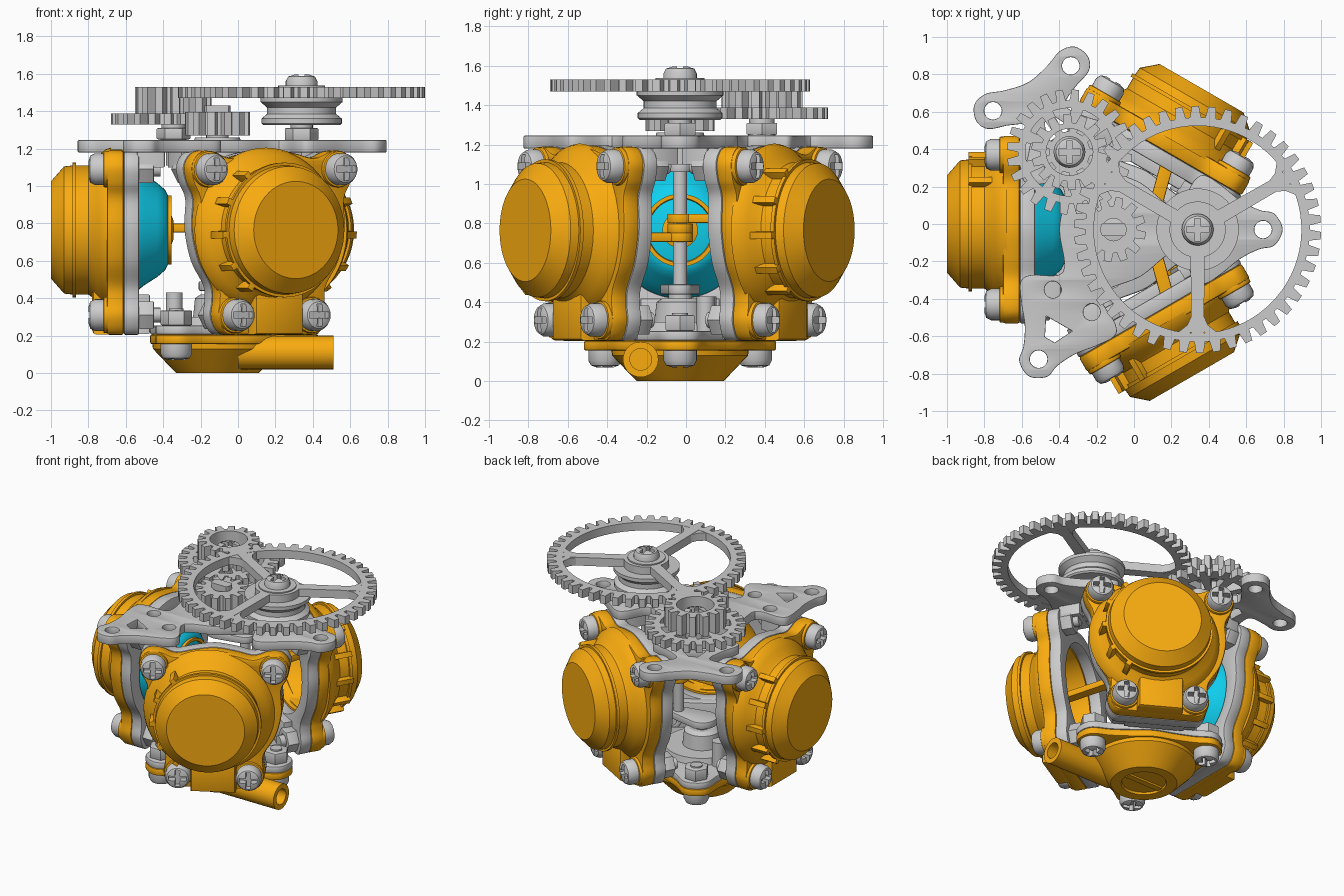
import bpy, bmesh
from math import sin, cos, pi, radians, atan2, hypot
from mathutils import Matrix, Vector

if "Cube" in bpy.data.objects:
    bpy.data.objects.remove(bpy.data.objects["Cube"])

CX, CY = -0.11, -0.03
CENTRE = Matrix.Translation((CX, CY, 0))
MATS = {}
for nm, c in (("orange", (0.95, 0.41, 0.005, 1)), ("cyan", (0.005, 0.64, 0.88, 1))):
    MATS[nm] = bpy.data.materials.new(nm)
    MATS[nm].diffuse_color = c


def add(name, me, mat=None, M=Matrix(), smooth=True):
    if smooth:
        me.shade_smooth()
        me.set_sharp_from_angle(angle=radians(32))
    if mat and not me.materials:
        me.materials.append(MATS[mat])
    ob = bpy.data.objects.new(name, me)
    ob.matrix_world = M
    bpy.context.collection.objects.link(ob)
    return ob


# flat outline with holes, extruded from z0 to z1, with optional edge bevel
def prism(name, loops, z0, z1, mat=None, M=Matrix(), bevel=0.0):
    cu = bpy.data.curves.new(name, 'CURVE')
    cu.dimensions, cu.fill_mode = '2D', 'BOTH'
    cu.bevel_depth, cu.bevel_resolution, cu.offset = bevel, 1, -bevel
    cu.extrude = (z1 - z0) / 2 - bevel
    for lp in loops:
        s = cu.splines.new('POLY')
        s.points.add(len(lp) - 1)
        for p, q in zip(s.points, lp):
            p.co = (q[0], q[1], 0, 1)
        s.use_cyclic_u = True
    tmp = bpy.data.objects.new(name, cu)
    me = bpy.data.meshes.new_from_object(tmp)
    bpy.data.objects.remove(tmp)
    bm = bmesh.new()
    bm.from_mesh(me)
    bmesh.ops.remove_doubles(bm, verts=bm.verts, dist=0.0005)
    bmesh.ops.recalc_face_normals(bm, faces=bm.faces)
    bmesh.ops.translate(bm, verts=bm.verts, vec=(0, 0, (z0 + z1) / 2))
    bm.to_mesh(me)
    bm.free()
    return add(name, me, mat, M)


# profile of (z, r) turned about z
def lathe(name, prof, mat=None, M=Matrix(), n=48):
    bm = bmesh.new()
    vs = [bm.verts.new((r, 0, z)) for z, r in prof]
    es = [bm.edges.new(p) for p in zip(vs, vs[1:])]
    bmesh.ops.spin(bm, geom=vs + es, cent=(0, 0, 0), axis=(0, 0, 1), angle=2 * pi, steps=n)
    bmesh.ops.remove_doubles(bm, verts=bm.verts, dist=0.0005)
    bmesh.ops.recalc_face_normals(bm, faces=bm.faces)
    me = bpy.data.meshes.new(name)
    bm.to_mesh(me)
    bm.free()
    return add(name, me, mat, M)


def rect(x0, x1, y0, y1):
    return [(x0, y0), (x1, y0), (x1, y1), (x0, y1)]


def circle(r, x=0, y=0, n=32):
    return [(x + r * cos(2 * pi * i / n), y + r * sin(2 * pi * i / n)) for i in range(n)]


def sector(r0, r1, a0, a1, n=14, inset=0):
    outer = [radians(a0 + (a1 - a0) * i / n) for i in range(n + 1)]
    inner = [radians(a0 + inset + (a1 - a0 - 2 * inset) * i / n) for i in range(n + 1)]
    return [(r1 * cos(a), r1 * sin(a)) for a in outer] + [(r0 * cos(a), r0 * sin(a)) for a in reversed(inner)]


def gear(root, tip, n):
    pts = []
    for i in range(n):
        for f, r in ((0, root), (0.28, root), (0.42, tip), (0.86, tip)):
            a = 2 * pi * (i + f) / n
            pts.append((r * cos(a), r * sin(a)))
    return pts


def rot(p, a):
    return (p[0] * cos(a) - p[1] * sin(a), p[0] * sin(a) + p[1] * cos(a))


def smooth_loop(pts, k=5):
    out, n = [], len(pts)
    for i in range(n):
        a, b, c, d = (Vector(pts[(i + j) % n]) for j in (-1, 0, 1, 2))
        for s in range(k):
            t = s / k
            v = 0.5 * (2 * b + (c - a) * t + (2 * a - 5 * b + 4 * c - d) * t * t + (3 * b - a - 3 * c + d) * t ** 3)
            out.append((v.x, v.y))
    return out


def mirror_half(half):
    return half + [(-x, y) for x, y in reversed(half) if abs(x) > 1e-6]


# cross-head screw template and its copies
def make_screw():
    cr, w = 0.06, 0.016
    cross = [p for k in range(4) for p in (rot((cr, -w), k * pi / 2), rot((cr, w), k * pi / 2), rot((w, w), k * pi / 2))]
    head = lathe("screw_template", [(0, 0), (0, .085), (.05, .085), (.075, .072), (.085, .045), (.085, 0)], n=28)
    cut = prism("cross_cutter", [cross], 0.035, 0.2)
    m = head.modifiers.new("slot", 'BOOLEAN')
    m.operation, m.object, m.solver = 'DIFFERENCE', cut, 'EXACT'
    bpy.context.view_layer.update()
    me = bpy.data.meshes.new_from_object(head.evaluated_get(bpy.context.evaluated_depsgraph_get()))
    for o in (head, cut):
        bpy.data.objects.remove(o)
    return me


SCREW = make_screw()
HEX = circle(0.085, n=6)


def screw(name, M, length, nut=None):
    add(name + "_head", SCREW, None, M)
    lathe(name + "_shank", [(0.01, .04), (-length, .04), (-length, 0)], None, M, 16)
    if nut is not None:
        prism(name + "_nut", [HEX, circle(.042, n=16)], -nut - .08, -nut, None, M, .006)


# the three pump chambers (local x sideways, y up, z outward)
half = [(0, 1.195), (.14, 1.175), (.26, 1.15), (.36, 1.185), (.45, 1.18), (.5, 1.11), (.485, 1.02), (.445, .93),
        (.45, .77), (.41, .6), (.335, .47), (.325, .39), (.335, .30), (.29, .215), (.2, .205), (0, .205)]
FLANGE = smooth_loop(mirror_half(half))
BASIS = Matrix(((0, 0, 1, 0), (1, 0, 0, 0), (0, 1, 0, 0), (0, 0, 0, 1)))
CAP = [(.57, .33), (.57, .44), (.60, .43), (.64, .395), (.67, .36), (.69, .345), (.755, .345), (.755, .36),
       (.775, .36), (.775, .345), (.82, .34), (.89, .26), (.89, 0)]
INNER = [(.57, .34), (.5, .35), (.5, .335), (.6, .315), (.7, .24), (.75, .12), (.75, 0)]
DUCT = mirror_half([(.15, .52), (.15, .66), (.135, .685), (0, .685)])
for side, deg in (("left", 180), ("back", 60), ("front", -60)):
    M = CENTRE @ Matrix.Rotation(radians(deg), 4, 'Z') @ BASIS
    axis = M @ Matrix.Translation((0, .765, 0))
    cap_axis = M @ Matrix.Translation((-.03, .765, 0))
    prism(side + "_cover_flange", [FLANGE, circle(.335, 0, .765, 48)], .50, .59, "orange", M, .012)
    prism(side + "_frame_flange", [FLANGE, circle(.345, 0, .765, 48)], .42, .50, None, M, .008)
    lathe(side + "_cap", CAP, "orange", cap_axis, 64)
    lathe(side + "_chamber", INNER, "orange", axis)
    for a in (128, 156, 184, 212, 236):          # grip lugs on one side only
        prism(side + "_cap_lug", [rect(.33, .385, -.018, .018)], .64, .775, "orange",
              cap_axis @ Matrix.Rotation(radians(a), 4, 'Z'), .004)
    prism(side + "_duct", [rect(-.15, .15, .205, .45)], .52, .67, "orange", M, .025)
    for x, y in ((-.4, 1.09), (.4, 1.09), (-.235, .31), (.235, .31)):
        prism(side + "_boss", [circle(.097, x, y)], .57, .61, "orange", M, .008)
        screw(side + "_screw", M @ Matrix.Translation((x, y, .605)), .30, .185)
        if y > 1:
            s = 1 if x > 0 else -1
            prism(side + "_top_bracket", [rect(*sorted((s * .27, s * .47)), 1.10, 1.19)], .28, .43, None, M, .008)
    prism(side + "_bottom_bracket", [rect(-.2, .2, .21, .42)], .36, .45, None, M, .01)
    if side == "left":
        lathe("diaphragm", [(.5, .36), (.46, .35), (.39, .295), (.32, .25), (.28, .215), (.262, .18), (.255, 0)], "cyan", axis)
        lathe("diaphragm_ring", [(.265, .185), (.245, .185), (.245, .165), (.265, .16)], "orange", axis)
        lathe("diaphragm_button", [(.26, .09), (.25, .09), (.235, .05), (.235, 0)], "orange", axis)

# crankshaft and connecting rods
PX = 0.08
PIN = Matrix.Translation((PX, CY, 0))
lathe("lower_crankshaft", [(.26, .06), (.48, .06), (.48, 0)], None, CENTRE, 24)
lathe("upper_crankshaft", [(1.06, 0), (1.06, .06), (1.38, .06)], None, CENTRE, 24)
prism("shaft_flatted_end", [[(x, max(-.035, min(.035, y))) for x, y in circle(.07)]], 1.37, 1.43, None, CENTRE)
lathe("crank_pin", [(.45, 0), (.45, .035), (1.11, .035), (1.11, 0)], None, PIN, 24)
WEB = [rot(p, pi / 2) for p in sector(0, .1, 0, 180)[:15]] + [(.19 + x, y) for x, y in (rot(p, -pi / 2) for p in sector(0, .06, 0, 180)[:15])]
for z in (.44, 1.06):
    prism("crank_web", [WEB], z, z + .05, None, CENTRE, .006)
for nm, x, y, z in (("left", -.37, CY, .775), ("back", .215, .46, .825), ("front", .215, -.52, .73)):
    R = PIN @ Matrix.Rotation(atan2(y - CY, x - PX), 4, 'Z')
    prism(nm + "_rod_eye", [circle(.065), circle(.036, n=20)], z - .024, z + .024, "orange", R, .005)
    prism(nm + "_connecting_rod", [rect(.05, hypot(x - PX, y - CY), -.035, .035)], z - .024, z + .024, "orange", R, .008)

# base cover, outlet tube and base frame
polar = [(.54, 0), (.52, 9), (.43, 19), (.37, 36), (.36, 60), (.37, 84), (.43, 101), (.52, 111)]
lobes = [(r * cos(radians(a + k)), r * sin(radians(a + k))) for k in (0, 120, 240) for r, a in polar]
BASE = smooth_loop(lobes)
prism("base_cover_plate", [BASE], .155, .205, "orange", CENTRE, .01)
prism("base_frame_plate", [BASE], .205, .255, None, CENTRE, .01)
lathe("base_bowl", [(.17, .35), (.13, .345), (.03, .25), (.0, .22), (0, .15), (.015, .145), (.015, 0)], "orange", CENTRE)
prism("base_slot_bar", [rect(-.14, .14, -.022, .022)], .002, .03, "orange", CENTRE)
lathe("outlet_tube", [(0, .09), (.51, .09), (.51, .055), (.25, .055), (.25, 0)], "orange",
      Matrix.Translation((0, -.23, .11)) @ Matrix.Rotation(pi / 2, 4, 'Y'), 32)
lathe("bearing_housing", [(.25, .26), (.30, .25), (.30, .13), (.40, .12), (.42, .09), (.42, 0)], None, CENTRE)
for k in range(3):
    a = 2 * pi * k / 3
    M = CENTRE @ Matrix.Rotation(a, 4, 'Z') @ Matrix.Translation((.44, 0, .155)) @ Matrix.Rotation(pi, 4, 'X')
    screw("base_screw", M, .19)
    prism("base_nut", [HEX], .255, .335, None, CENTRE @ Matrix.Translation((.44 * cos(a), .44 * sin(a), 0)), .008)
    prism("valve_post", [circle(.045)], .25, .43, None, CENTRE @ Matrix.Translation((.27 * cos(a + .5), .27 * sin(a + .5), 0)))

# three-armed top plate
single = [(.33, -.12), (.43, -.26), (.49, -.29), (.58, -.235), (.68, -.155), (.78, -.105), (.86, -.085), (.905, 0)]
double = [(.33, -.12), (.43, -.26), (.49, -.28), (.58, -.19), (.70, -.11), (.76, -.20), (.80, -.31), (.87, -.345),
          (.95, -.31), (.97, -.23), (.935, -.13), (.91, 0)]
outline, holes = [], [circle(.07)]
for deg, arm in ((0, single), (120, double), (240, single)):
    a = radians(deg)
    arm = arm + [(x, -y) for x, y in reversed(arm[:-1])]
    outline += [rot(p, a) for p in arm] + [rot((.29, 0), a + pi / 3)]
    eyes = [(.8, 0)] if deg != 120 else [(.872, -.24), (.872, .24)]
    holes += [circle(.047, *rot(e, a), 20) for e in eyes]
    if deg:
        holes += [circle(.045, *rot((.44, s * .12), a), 20) for s in (-1, 1)]
        holes.append([rot(p, a) for p in ((.58, -.08), (.68, -.03), (.68, .03), (.58, .08))])
prism("top_plate", [smooth_loop(outline)] + holes, 1.18, 1.245, None, CENTRE, .005)
lathe("shaft_bearing", [(1.12, .07), (1.12, .15), (1.26, .12), (1.26, .06)], None, CENTRE)

# drive pinion on the crankshaft
prism("crank_pinion", [gear(.125, .175, 12), circle(.06, n=20)], 1.27, 1.395, None, CENTRE)

# compound idler gear
IDLER = Matrix.Translation((-.345, .385, 0))
prism("idler_gear", [gear(.275, .335, 24)] + [sector(.11, .235, k * 40 + 8, k * 40 + 32, 6, 3) for k in range(9)],
      1.33, 1.388, None, IDLER)
prism("idler_pinion", [gear(.155, .205, 14), circle(.125)], 1.385, 1.53, None, IDLER)
lathe("idler_axle", [(1.2, .075), (1.3, .065), (1.4, .065), (1.4, 0)], None, IDLER)
prism("idler_nut", [circle(.09, n=6)], 1.25, 1.31, None, IDLER, .006)
screw("idler_screw", IDLER @ Matrix.Translation((0, 0, 1.41)), .3)

# large spoked gear with pulley
WHEEL = Matrix.Translation((.34, CY, 0))
prism("large_gear", [gear(.60, .66, 46)] + [sector(.15, .555, k * 120 + 33.5, k * 120 + 146.5, 24, 11) for k in range(3)],
      1.47, 1.53, None, WHEEL)
for k in range(3):
    R = WHEEL @ Matrix.Rotation(radians(30 + 120 * k), 4, 'Z')
    prism("spoke_flare", [[(.45, -.028), (.51, -.055), (.57, -.13), (.57, .13), (.51, .055), (.45, .028)],
                          [(.525, 0), (.565, -.06), (.565, .06)]], 1.472, 1.528, None, R)
lathe("pulley", [(1.325, 0), (1.325, .205), (1.335, .215), (1.36, .215), (1.385, .185), (1.42, .185), (1.45, .22),
                 (1.475, .22), (1.475, 0)], None, WHEEL)
lathe("wheel_axle", [(1.1, 0), (1.1, .06), (1.33, .06)], None, WHEEL, 24)
prism("wheel_nut", [circle(.09, n=6)], 1.245, 1.31, None, WHEEL, .006)
lathe("wheel_washer", [(1.53, .125), (1.538, .125), (1.538, 0)], None, WHEEL)
screw("wheel_screw", WHEEL @ Matrix.Translation((0, 0, 1.51)), .2)

for m in bpy.data.materials:
    if m.users and not m.is_grease_pencil:
        m.use_nodes = True
        m.node_tree.nodes["Principled BSDF"].inputs["Base Color"].default_value = m.diffuse_color
